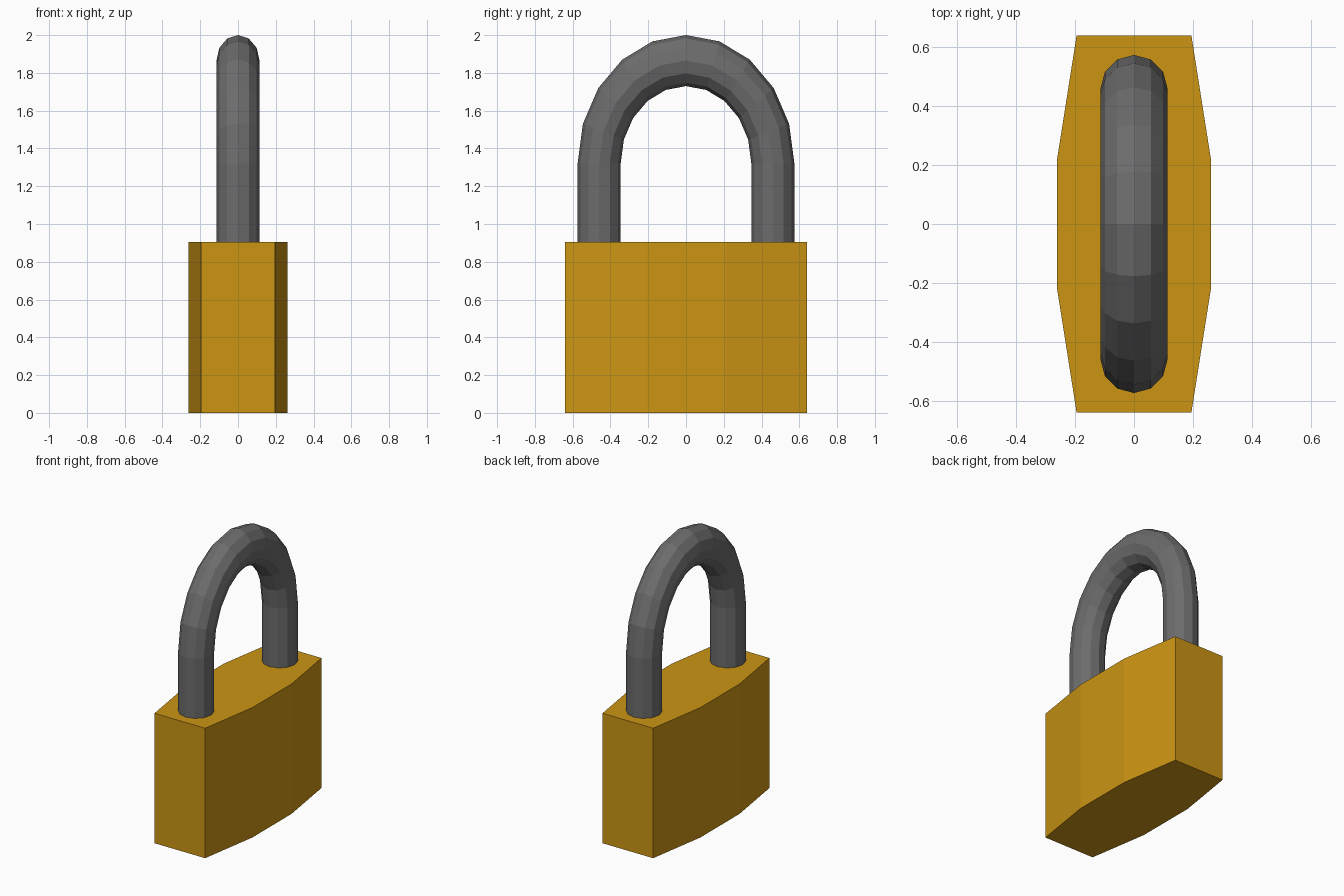
import bpy, bmesh
from math import sin, cos, pi

if "Cube" in bpy.data.objects:
    bpy.data.objects.remove(bpy.data.objects["Cube"])


def material(name, color):
    m = bpy.data.materials.new(name)
    m.diffuse_color = color
    m.use_nodes = True
    m.node_tree.nodes["Principled BSDF"].inputs["Base Color"].default_value = m.diffuse_color
    return m


def finish(name, bm, mat):
    bmesh.ops.recalc_face_normals(bm, faces=bm.faces)
    mesh = bpy.data.meshes.new(name)
    bm.to_mesh(mesh)
    bm.free()
    mesh.materials.append(mat)
    obj = bpy.data.objects.new(name, mesh)
    bpy.context.collection.objects.link(obj)
    return obj


brass = material("brass", (0.6, 0.3, 0.007, 1))
steel = material("dark_steel", (0.15, 0.15, 0.15, 1))
BODY_TOP = 0.905

# Body: eight-sided outline with tapered ends, extruded upwards
bm = bmesh.new()
half = [(0.195, -0.64), (0.262, -0.215), (0.262, 0.215), (0.195, 0.64)]
outline = half + [(-x, -y) for x, y in half]
base = bm.faces.new([bm.verts.new((x, y, 0)) for x, y in outline])
top = bmesh.ops.extrude_face_region(bm, geom=[base], use_keep_orig=True)
verts = [v for v in top["geom"] if isinstance(v, bmesh.types.BMVert)]
bmesh.ops.translate(bm, verts=verts, vec=(0, 0, BODY_TOP))
finish("lock_body", bm, brass)

# Shackle: 12-sided tube swept over a stretched half circle, plus straight legs
SIDES, STEPS = 12, 10
ARCH_R, TUBE_R, SPRING_Z, STRETCH = 0.46, 0.114, 1.32, 1.185


def ring(bm, angle, z):
    verts = []
    for i in range(SIDES):
        a = 2 * pi * i / SIDES
        r = ARCH_R + TUBE_R * cos(a)
        verts.append(bm.verts.new((TUBE_R * sin(a), r * cos(angle),
                                   z + r * sin(angle) * STRETCH)))
    return verts


bm = bmesh.new()
rings = [ring(bm, 0, BODY_TOP)]
rings += [ring(bm, pi * s / STEPS, SPRING_Z) for s in range(STEPS + 1)]
rings.append(ring(bm, pi, BODY_TOP))
for a, b in zip(rings, rings[1:]):
    for i in range(SIDES):
        j = (i + 1) % SIDES
        bm.faces.new((a[i], a[j], b[j], b[i]))
finish("shackle", bm, steel)
